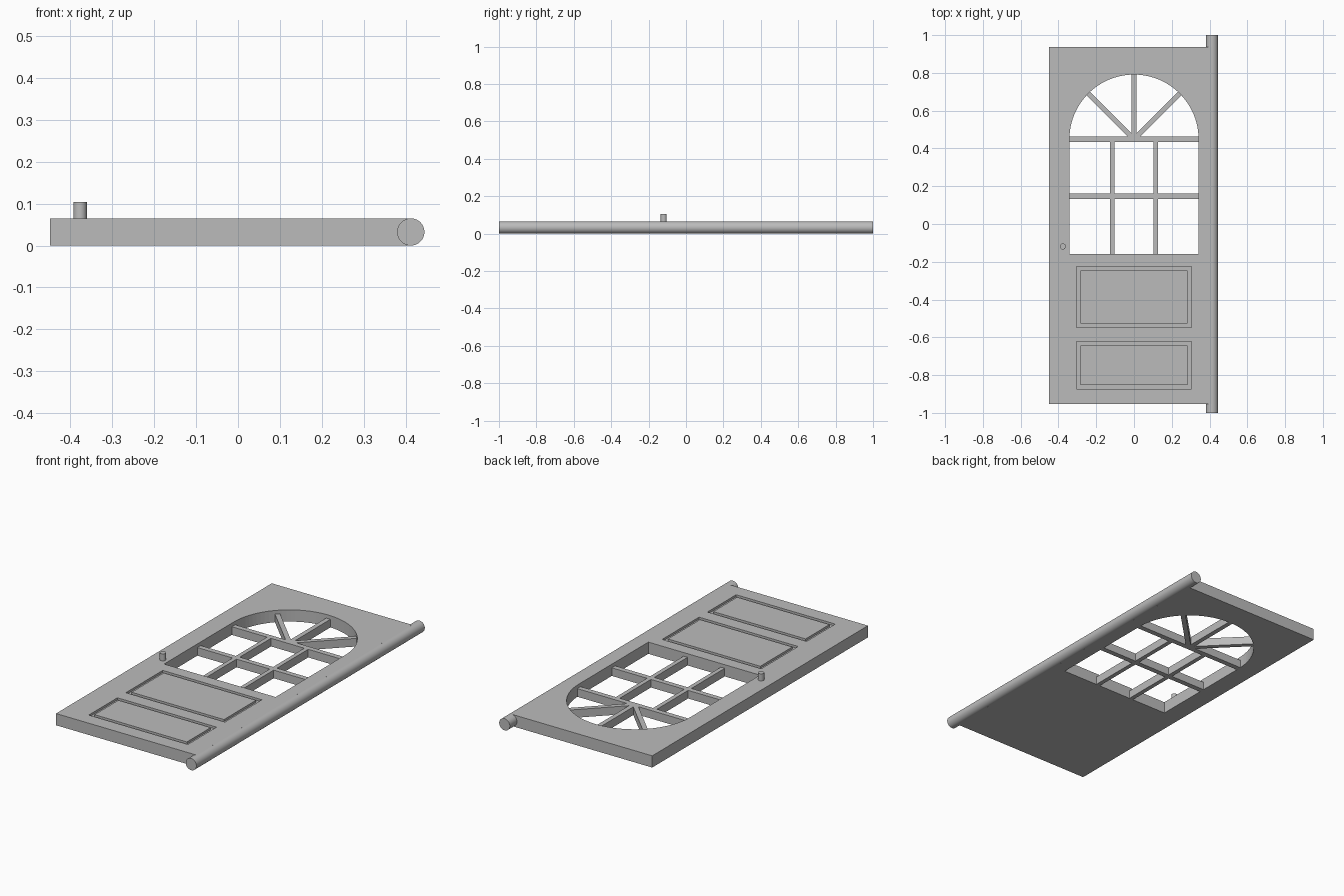
import bpy, bmesh, math
from mathutils import Vector

default = bpy.data.objects.get("Cube")
if default:
    bpy.data.objects.remove(default, do_unlink=True)

grey = bpy.data.materials.new("door_grey")
grey.use_nodes = True
grey.diffuse_color = (0.5, 0.5, 0.5, 1)
grey.node_tree.nodes["Principled BSDF"].inputs["Base Color"].default_value = (0.5, 0.5, 0.5, 1)

THICK = 0.065
HALF_W = 0.342      # half width of the glazed opening and radius of its arch
SPRING = 0.449      # height along the door where the arch begins
BAR_LOW, BAR_HIGH = 0.0, 0.045


def prism(name, outline, z0, z1):
    """Extrude a flat outline from z0 to z1."""
    bm = bmesh.new()
    face = bm.faces.new([bm.verts.new((x, y, z0)) for x, y in outline])
    top = bmesh.ops.extrude_face_region(bm, geom=[face])["geom"]
    moved = [v for v in top if isinstance(v, bmesh.types.BMVert)]
    bmesh.ops.translate(bm, verts=moved, vec=(0, 0, z1 - z0))
    bmesh.ops.recalc_face_normals(bm, faces=bm.faces)
    mesh = bpy.data.meshes.new(name)
    bm.to_mesh(mesh)
    bm.free()
    mesh.materials.append(grey)
    obj = bpy.data.objects.new(name, mesh)
    bpy.context.collection.objects.link(obj)
    return obj


def rect(x0, x1, y0, y1):
    return [(x0, y0), (x1, y0), (x1, y1), (x0, y1)]


def bar(name, start, end, width):
    """Straight glazing bar between two points."""
    a, b = Vector(start), Vector(end)
    side = (b - a).orthogonal().normalized() * width / 2
    return prism(name, [a - side, b - side, b + side, a + side], BAR_LOW, BAR_HIGH)


def cut(target, cutter):
    mod = target.modifiers.new("cut", 'BOOLEAN')
    mod.operation = 'DIFFERENCE'
    mod.solver = 'EXACT'
    mod.object = cutter
    bpy.context.view_layer.objects.active = target
    bpy.ops.object.modifier_apply(modifier=mod.name)
    bpy.data.objects.remove(cutter, do_unlink=True)


def rod(name, radius, length, location, rotation=(0, 0, 0)):
    bpy.ops.mesh.primitive_cylinder_add(vertices=48, radius=radius, depth=length,
                                        location=location, rotation=rotation)
    obj = bpy.context.object
    obj.name = name
    obj.data.materials.append(grey)
    bpy.ops.object.shade_smooth_by_angle(angle=math.radians(30))


# Door slab with arched opening
door = prism("door_slab", rect(-0.449, 0.412, -0.952, 0.937), 0, THICK)
arch = [(HALF_W * math.cos(math.pi * i / 48), SPRING + HALF_W * math.sin(math.pi * i / 48))
        for i in range(49)]
cut(door, prism("opening_cutter", [(-HALF_W, -0.159), (HALF_W, -0.159)] + arch, -0.1, 0.2))

# Grooved lower panels: sunk field with a flush centre
for label, low, high in (("upper", -0.548, -0.225), ("lower", -0.873, -0.622)):
    cut(door, prism("groove_cutter", rect(-0.304, 0.304, low, high), THICK - 0.012, 0.2))
    prism(label + "_panel", rect(-0.283, 0.283, low + 0.021, high - 0.021), THICK - 0.02, THICK)

# Glazing bars
for label, y in (("arch", SPRING), ("middle", 0.147)):
    bar(label + "_crossbar", (-HALF_W - 0.005, y), (HALF_W + 0.005, y), 0.029)
for label, x in (("right", -0.114), ("left", 0.114)):
    bar(label + "_upright", (x, -0.164), (x, SPRING), 0.024)

# Fan spokes in the arch
for label, angle in (("left", 45), ("centre", 90), ("right", 135)):
    a = math.radians(angle)
    reach = HALF_W + 0.005
    bar(label + "_spoke", (0, SPRING),
        (reach * math.cos(a), SPRING + reach * math.sin(a)), 0.026)

# Hinge rod and handle peg
rod("hinge_rod", 0.0325, 2, (0.4125, 0, 0.0325), (math.pi / 2, 0, 0))
rod("handle_peg", 0.016, 0.054, (-0.377, -0.119, 0.077))
